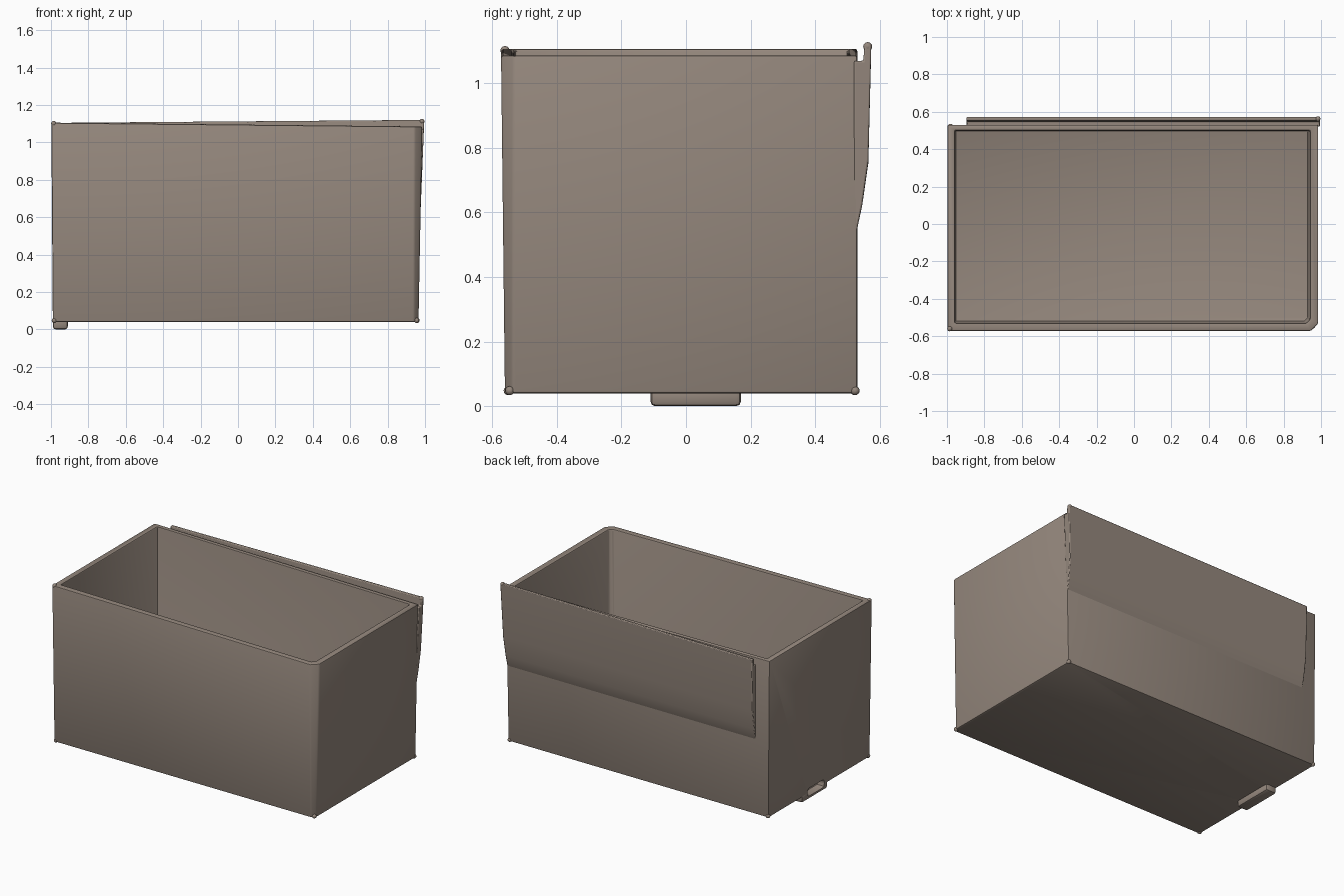
import bpy, bmesh
from math import radians

cube = bpy.data.objects.get("Cube")
if cube:
    bpy.data.objects.remove(cube, do_unlink=True)

taupe = bpy.data.materials.new("taupe")
taupe.use_nodes = True
colour = (0.30, 0.245, 0.205, 1)
taupe.diffuse_color = colour
taupe.node_tree.nodes["Principled BSDF"].inputs["Base Color"].default_value = colour


def loft(name, rings, bevel=0.0):
    """Join matching rings of points into a closed solid with capped ends."""
    bm = bmesh.new()
    loops = [[bm.verts.new(p) for p in ring] for ring in rings]
    for a, b in zip(loops, loops[1:]):
        for i in range(len(a)):
            j = (i + 1) % len(a)
            bm.faces.new((a[i], a[j], b[j], b[i]))
    bm.faces.new(loops[0][::-1])
    bm.faces.new(loops[-1])
    bmesh.ops.recalc_face_normals(bm, faces=bm.faces)
    mesh = bpy.data.meshes.new(name)
    bm.to_mesh(mesh)
    bm.free()
    ob = bpy.data.objects.new(name, mesh)
    bpy.context.collection.objects.link(ob)
    mesh.materials.append(taupe)
    if bevel:
        mod = ob.modifiers.new("Rounded edges", 'BEVEL')
        mod.width, mod.segments = bevel, 2
        mod.limit_method, mod.angle_limit = 'ANGLE', radians(35)
    return ob


def select(ob):
    bpy.ops.object.select_all(action='DESELECT')
    ob.select_set(True)
    bpy.context.view_layer.objects.active = ob


def ring(x0, x1, y0, y1, z_left, z_right, chamfer=0.002):
    """Rectangle with one cut corner; height may differ at the two ends."""
    return [(x0, y0, z_left), (x1 - chamfer, y0, z_right),
            (x1, y0 + chamfer, z_right), (x1, y1, z_right), (x0, y1, z_left)]


def block(name, x0, x1, y0, y1, z0, z1, bevel):
    return loft(name, [[(x0, y0, z), (x1, y0, z), (x1, y1, z), (x0, y1, z)]
                       for z in (z0, z1)], bevel)


# Open box: outside up, over the rim, down to the floor
box = loft("open_box", [
    ring(-0.99, 0.965, -0.56, 0.53, 0.04, 0.04, 0.025),
    ring(-0.998, 0.985, -0.572, 0.53, 1.105, 1.085, 0.04),
    ring(-0.957, 0.94, -0.53, 0.5, 1.105, 1.085, 0.02),
    ring(-0.955, 0.93, -0.522, 0.5, 0.08, 0.08, 0.02)], 0.008)

# Back flap: folds out of the back wall and stands slightly off it
profile = [(0.52, 0.53), (0.53, 0.55), (0.545, 0.62), (0.564, 0.75),
           (0.573, 1.1), (0.553, 1.1), (0.548, 1.05), (0.52, 1.05)]


def flap_end(x_low, x_high, rise):
    points = []
    for y, z in profile:
        t = (z - 0.53) / 0.57
        points.append((x_low + (x_high - x_low) * t, y, z + rise * t))
    return points


flap = loft("back_flap", [flap_end(-0.895, -0.895, 0.005),
                          flap_end(0.972, 0.996, 0.02)], 0.005)

# Finger pull beneath one end, scooped out from the side
pull = block("finger_pull", -0.99, -0.91, -0.11, 0.17, 0.0, 0.06, 0.015)
scoop = block("scoop_cutter", -1.1, -0.935, -0.07, 0.11, 0.022, 0.075, 0.02)
scoop.hide_render = True
for ob in (box, pull):
    cut = ob.modifiers.new("Scoop", 'BOOLEAN')
    cut.operation, cut.solver, cut.object = 'DIFFERENCE', 'EXACT', scoop
    select(ob)
    for mod in list(ob.modifiers):
        bpy.ops.object.modifier_apply(modifier=mod.name)
bpy.data.objects.remove(scoop, do_unlink=True)

# Small rounded nubs on the corners
nubs = []
for name, spot in (("front_left_foot_nub", (0.955, -0.545, 0.048)),
                   ("back_left_foot_nub", (0.957, 0.523, 0.048)),
                   ("front_right_foot_nub", (-0.982, -0.55, 0.048)),
                   ("back_right_foot_nub", (-0.982, 0.522, 0.048)),
                   ("front_right_rim_nub", (-0.985, -0.56, 1.1)),
                   ("back_left_rim_nub", (0.983, 0.562, 1.112))):
    bpy.ops.mesh.primitive_uv_sphere_add(segments=12, ring_count=8,
                                         radius=0.014, location=spot)
    nub = bpy.context.object
    nub.name = name
    nub.data.materials.append(taupe)
    nubs.append(nub)

for ob in [box, flap, pull] + nubs:
    select(ob)
    bpy.ops.object.shade_smooth_by_angle(angle=radians(30))
